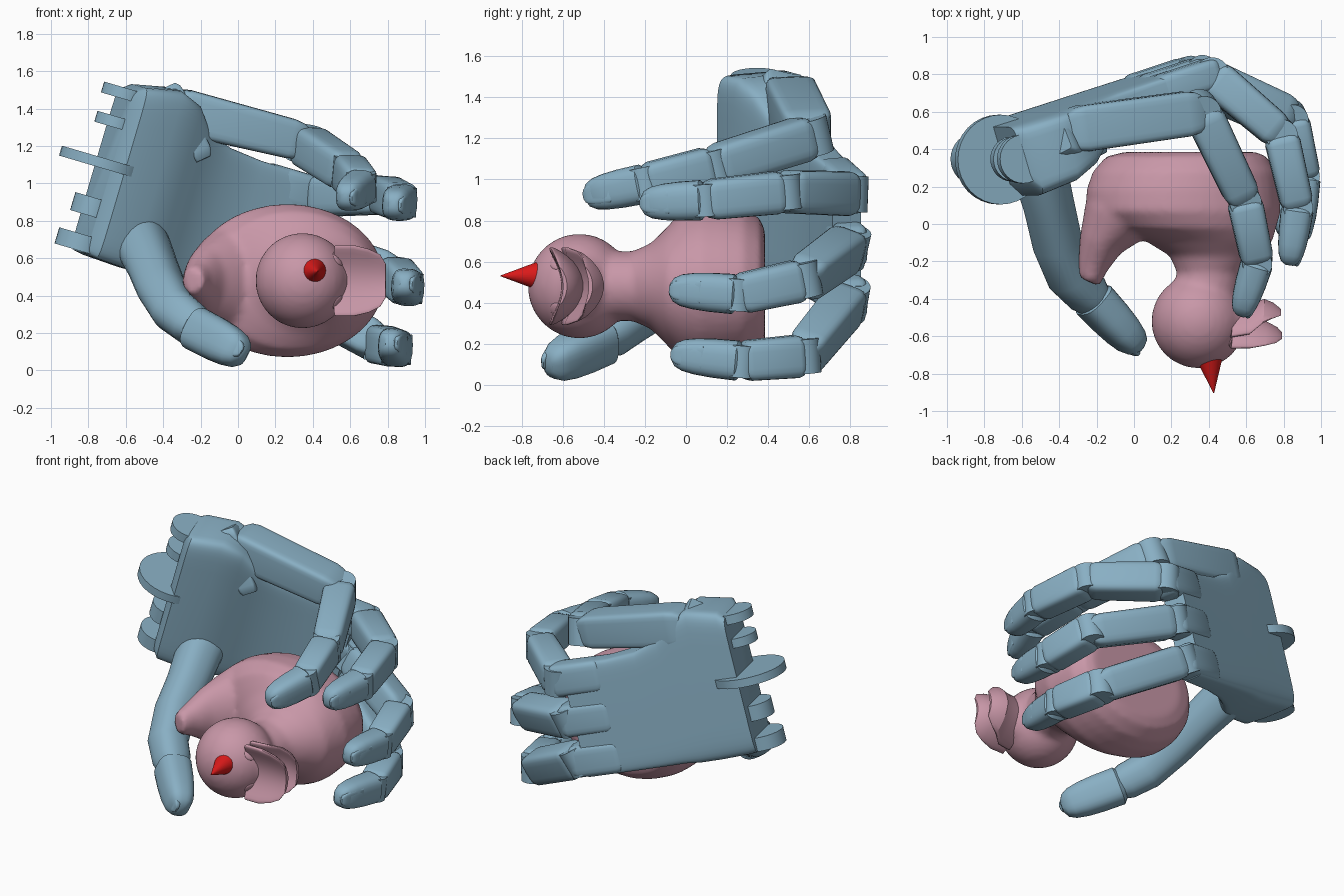
import bpy, bmesh, math
from mathutils import Vector as V

if "Cube" in bpy.data.objects:
    bpy.data.objects.remove(bpy.data.objects["Cube"])

def material(name, rgb):
    m = bpy.data.materials.new(name)
    m.diffuse_color = (*rgb, 1)
    m.use_nodes = True
    m.node_tree.nodes["Principled BSDF"].inputs["Base Color"].default_value = m.diffuse_color
    return m

BLUE = material("blue", (.25, .43, .55))
PINK = material("pink", (.58, .31, .39))
RED = material("red", (.7, .01, .01))

# Hand axes: U along the palm, W across it, N out of the back
U, W = V((.92, .29, -.27)).normalized(), V((.28, 0, .95)).normalized()
N = W.cross(U)
def hand(u, w, n):
    return U * u + W * w + N * n

def smooth(ob, angle=35):
    bpy.ops.object.select_all(action='DESELECT')
    ob.select_set(True)
    bpy.context.view_layer.objects.active = ob
    bpy.ops.object.shade_smooth_by_angle(angle=math.radians(angle))

def finish(name, bm, mat):
    bmesh.ops.recalc_face_normals(bm, faces=bm.faces)
    me = bpy.data.meshes.new(name)
    bm.to_mesh(me)
    bm.free()
    ob = bpy.data.objects.new(name, me)
    bpy.context.collection.objects.link(ob)
    me.materials.append(mat)
    smooth(ob)
    return ob

def loft(name, rings, mat, power=2, count=24):
    """Skin superellipse rings given as (centre, half axis, half axis)."""
    bm, loops = bmesh.new(), []
    for c, a, b in rings:
        loop = []
        for i in range(count):
            t = math.tau * (i + .5) / count
            f = lambda v: math.copysign(abs(v) ** (2 / power), v)
            loop.append(bm.verts.new(V(c) + a * f(math.cos(t)) + b * f(math.sin(t))))
        loops.append(loop)
    for p, q in zip(loops, loops[1:]):
        for i in range(count):
            j = (i + 1) % count
            bm.faces.new((p[i], p[j], q[j], q[i]))
    bm.faces.new(loops[0])
    bm.faces.new(loops[-1])
    return finish(name, bm, mat)

BOX = [(0, .72), (.05, .92), (.12, 1), (.88, 1), (.95, .92), (1, .75)]
TIP = [(0, .78), (.06, 1), (.4, 1), (.65, .95), (.83, .84), (.94, .64), (1, .3)]

def segment(name, a, b, sa, sb, side, shape=BOX, power=4):
    """Rounded bar from a to b; sa, sb are (half width, half depth) at the ends."""
    a, b = V(a), V(b)
    t = (b - a).normalized()
    s = (side - t * side.dot(t)).normalized()
    d = t.cross(s)
    rings = []
    for f, k in shape:
        hw, hd = sa[0] + (sb[0] - sa[0]) * f, sa[1] + (sb[1] - sa[1]) * f
        rings.append((a.lerp(b, f), s * hw * k, d * hd * k))
    return loft(name, rings, BLUE, power)

def cylinder(name, c, axis, r, h, mat=BLUE, r2=None):
    bm = bmesh.new()
    bmesh.ops.create_cone(bm, cap_ends=True, segments=32, radius1=r,
                          radius2=r if r2 is None else r2, depth=h)
    q = V((0, 0, 1)).rotation_difference(V(axis))
    bmesh.ops.rotate(bm, verts=bm.verts, matrix=q.to_matrix())
    bmesh.ops.translate(bm, verts=bm.verts, vec=V(c))
    return finish(name, bm, mat)

def ball(name, c, size, mat, axis=(0, 0, 1)):
    bm = bmesh.new()
    bmesh.ops.create_uvsphere(bm, u_segments=32, v_segments=20, radius=1)
    bmesh.ops.scale(bm, verts=bm.verts, vec=V(size))
    q = V((0, 0, 1)).rotation_difference(V(axis))
    bmesh.ops.rotate(bm, verts=bm.verts, matrix=q.to_matrix())
    bmesh.ops.translate(bm, verts=bm.verts, vec=V(c))
    return finish(name, bm, mat)

def merge(name, parts, voxel, steps):
    """Fuse overlapping parts into one soft skin."""
    bpy.ops.object.select_all(action='DESELECT')
    for p in parts:
        p.select_set(True)
    bpy.context.view_layer.objects.active = parts[0]
    bpy.ops.object.join()
    ob = parts[0]
    ob.name = name
    r = ob.modifiers.new("remesh", 'REMESH')
    r.mode, r.voxel_size, r.use_smooth_shade = 'VOXEL', voxel, True
    s = ob.modifiers.new("smooth", 'SMOOTH')
    s.factor, s.iterations = .5, steps
    return ob

# Palm: thick at the wrist, thin towards the fingers
palm = []
for u, lo, hi, nf in [(-.85, .37, 1.27, .48), (-.80, .36, 1.31, .40), (-.6, .35, 1.35, .42),
                      (-.46, .35, 1.30, .47), (-.36, .36, 1.19, .53), (-.2, .36, 1.13, .595),
                      (.0, .36, 1.11, .635), (.30, .36, 1.11, .655)]:
    palm.append((hand(u, (lo + hi) / 2, (nf + .8) / 2), W * (hi - lo) / 2, N * (.8 - nf) / 2))
loft("palm", palm, BLUE, 9, 40)

# Wrist hinge discs
for w, r, h, u in [(1.25, .13, .06, -.85), (1.09, .12, .06, -.85), (.86, .24, .055, -.86),
                   (.62, .12, .10, -.84), (.42, .14, .09, -.85)]:
    cylinder("wrist_disc", hand(u, w, .62), W, r, h)

# Folding index plate and its hinge strip
segment("index_palm_bar", (-.36, .5, 1.40), (.36, .60, 1.22), (.125, .125), (.105, .12), W, power=7)
segment("index_hinge", (-.39, .45, 1.51), (-.20, .43, 1.12), (.06, .09), (.06, .08), U, power=8)

# Fingers: joint positions knuckle to tip
fingers = {
    "index": [(.36, .61, 1.21), (.59, .13, 1.06), (.66, -.2, .98), (.57, -.49, .92)],
    "middle": [hand(.36, 1.01, .72), (.785, .48, .94), (.875, .09, .90), (.83, -.22, .885)],
    "ring": [hand(.36, .74, .72), (.84, .57, .51), (.91, .25, .44), (.89, -.08, .465)],
    "little": [hand(.36, .47, .72), (.76, .57, .14), (.85, .27, .115), (.81, -.07, .15)],
}
for name, pts in fingers.items():
    pts = [V(p) for p in pts]
    low = name in ("ring", "little")
    sizes = [(.11, .105), (.105, .095), (.098, .088), (.09, .075)]
    if name != "index":
        w = W.dot(pts[0])
        segment(name + "_knuckle_stub", hand(.05, w, .73), hand(.40, w, .73),
                (.105, .08), (.105, .085), W, power=5)
    for i in range(3):
        side = V((.35, .25, 1)) if low and i == 0 else V((.05, 0, 1))
        segment(f"{name}_bone_{i}", pts[i], pts[i + 1], sizes[i], sizes[i + 1], side,
                TIP if i == 2 else BOX, 3 if i == 2 else 4.5)
        t = (pts[i + 1] - pts[i]).normalized()
        s = (side - t * side.dot(t)).normalized()
        cylinder(f"{name}_joint_{i}", pts[i], s, sizes[i][1] * .9, sizes[i][0] * 1.6)
    # fingernail on the outer side of the tip
    out = s.cross(t)
    out = out if out.x > 0 else -out
    segment(name + "_nail", pts[2].lerp(pts[3], .5) + out * .058, pts[3] + out * .035,
            (.06, .022), (.05, .022), side, TIP, 4)

# Thumb: soft base growing out of the palm, then a separate tip
path = [(-.54, .46, .74, .14), (-.50, .27, .65, .14), (-.455, .1, .55, .13),
        (-.41, -.1, .44, .128), (-.34, -.28, .32, .122), (-.25, -.37, .25, .115),
        (-.20, -.42, .22, .09)]
rings = []
for i, (x, y, z, r) in enumerate(path):
    t = V(path[min(i + 1, 6)][:3]) - V(path[max(i - 1, 0)][:3])
    s = V((.7, 0, .7)).cross(t).normalized()
    rings.append(((x, y, z), s * r, t.cross(s).normalized() * r))
loft("thumb_base", rings, BLUE, 2.4)
segment("thumb_tip", (-.23, -.39, .225), (.03, -.67, .09), (.12, .11), (.115, .095),
        V((.5, 0, 1)), TIP, 2.8)
segment("thumb_nail", (-.08, -.62, .165), (.02, -.70, .10), (.06, .025), (.05, .02),
        V((.5, 0, 1)), TIP, 4)

# Toy bird: lofted body and neck, tail, head fused together
X, Z = V((1, 0, 0)), V((0, 0, 1))
body = loft("toy_body", [((cx, y, .48), X * rx, Z * rz) for y, cx, rx, rz in [
    (.385, .30, .35, .27), (.36, .28, .43, .33), (.28, .27, .49, .385), (.18, .26, .515, .405),
    (.07, .265, .52, .41), (-.02, .31, .45, .37), (-.09, .40, .34, .29),
    (-.17, .43, .24, .21), (-.26, .41, .18, .17), (-.45, .37, .18, .17)]], PINK, 2, 48)
tail = loft("toy_tail", [((x, y, .48), V((.9, -.4, 0)) * r, Z * rz) for x, y, r, rz in [
    (.08, .16, .3, .34), (-.08, .03, .2, .27), (-.18, -.11, .12, .18),
    (-.22, -.22, .085, .11), (-.24, -.31, .06, .07)]], PINK)
head = ball("toy_head", (.345, -.52, .48), (.252, .252, .255), PINK)
cheek = ball("toy_cheek", (.48, -.51, .48), (.15, .13, .17), PINK)
merge("toy_bird", [body, tail, head, cheek], .02, 5)

# Bill: two curved flared lips whose outer corners bend forward
for name, ends in (("upper_bill", [(.52, -.55), (.62, -.55), (.70, -.56), (.76, -.575), (.79, -.59)]),
                   ("lower_bill", [(.52, -.49), (.62, -.475), (.69, -.44), (.74, -.445), (.785, -.465)])):
    widths = [(.19, .06), (.19, .055), (.17, .04), (.14, .025), (.09, .01)]
    bill = loft(name, [((x, y, .48), V((.2, 1, 0)) * d, Z * w)
                       for (x, y), (w, d) in zip(ends, widths)], PINK, 2, 32)
    for v in bill.data.vertices:
        v.co.y -= 3 * (v.co.z - .48) ** 2

# Eyes
for k in (-1, 1):
    d = V((.20, -.11, k * .125)).normalized()
    ball("eye", V((.345, -.52, .48)) + d * .245, (.042, .042, .012), PINK, d)

# Red spike on the head
cylinder("spike", (.415, -.81, .53), (.12, -1, 0), .072, .19, RED, .002)
